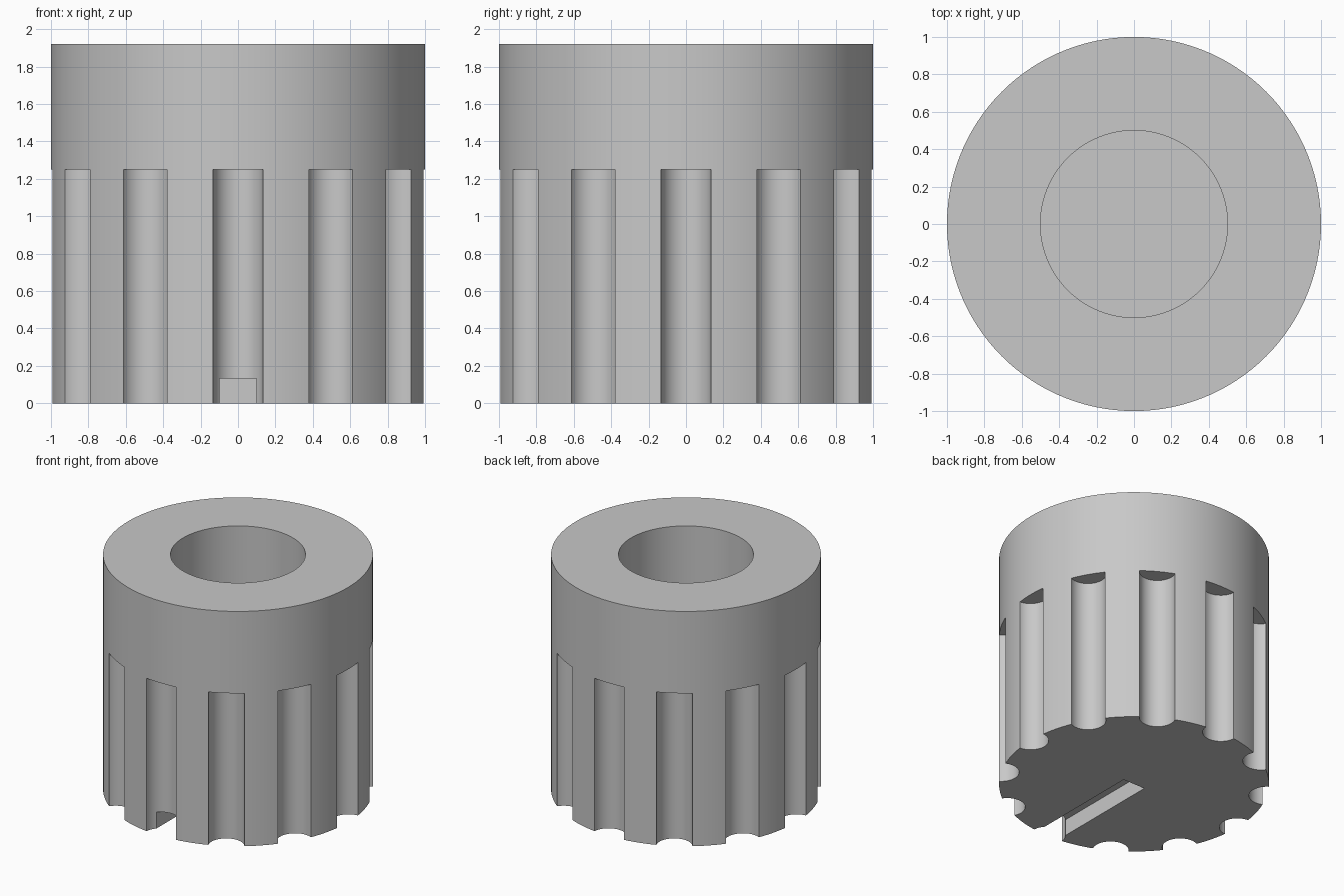
import bpy
import bmesh
import math
from mathutils import Matrix, Vector

cube = bpy.data.objects.get("Cube")
if cube:
    bpy.data.objects.remove(cube, do_unlink=True)

HEIGHT = 1.92
FLUTE_TOP = 1.25
FLUTE_RADIUS = 0.134
FLUTES = 12
BORE_RADIUS = 0.5
BORE_FLOOR = 0.67
SLOT_WIDTH, SLOT_HEIGHT = 0.2, 0.133
CLEAR = 0.2  # how far cutters pass through the surface

grey = bpy.data.materials.new("grey")
grey.use_nodes = True
colour = (0.58, 0.58, 0.58, 1)
grey.diffuse_color = colour
grey.node_tree.nodes["Principled BSDF"].inputs["Base Color"].default_value = colour


def add_cylinder(bm, radius, bottom, top, segments, x=0, y=0):
    bmesh.ops.create_cone(bm, cap_ends=True, segments=segments,
                          radius1=radius, radius2=radius, depth=top - bottom,
                          matrix=Matrix.Translation((x, y, (bottom + top) / 2)))


def finish(name, bm):
    mesh = bpy.data.meshes.new(name)
    bm.to_mesh(mesh)
    bm.free()
    mesh.materials.append(grey)
    obj = bpy.data.objects.new(name, mesh)
    bpy.context.collection.objects.link(obj)
    return obj


# Solid body
bm = bmesh.new()
add_cylinder(bm, 1, 0, HEIGHT, 120)
body = finish("fluted_body", bm)

# Blind bore from the top
bm = bmesh.new()
add_cylinder(bm, BORE_RADIUS, BORE_FLOOR, HEIGHT + CLEAR, 96)
bore = finish("bore_cutter", bm)

# Ring of round flutes below the collar
bm = bmesh.new()
for i in range(FLUTES):
    angle = math.tau * i / FLUTES
    add_cylinder(bm, FLUTE_RADIUS, -CLEAR, FLUTE_TOP, 48, math.cos(angle), math.sin(angle))
flutes = finish("flute_cutter", bm)

# Slot under the base, from the front to the centre
bm = bmesh.new()
size = Vector((SLOT_WIDTH, 1 + CLEAR, SLOT_HEIGHT + CLEAR))
centre = Vector((0, -size.y / 2, SLOT_HEIGHT - size.z / 2))
bmesh.ops.create_cube(bm, size=1, matrix=Matrix.Translation(centre) @ Matrix.Diagonal(size).to_4x4())
slot = finish("slot_cutter", bm)

# Cut the body and discard the cutters
bpy.context.view_layer.objects.active = body
body.select_set(True)
for cutter in (bore, flutes, slot):
    cutter.hide_render = True
    mod = body.modifiers.new(cutter.name, "BOOLEAN")
    mod.operation = "DIFFERENCE"
    mod.solver = "EXACT"
    mod.object = cutter
    bpy.ops.object.modifier_apply(modifier=mod.name)
    bpy.data.objects.remove(cutter, do_unlink=True)

bpy.ops.object.shade_smooth_by_angle(angle=math.radians(30))
